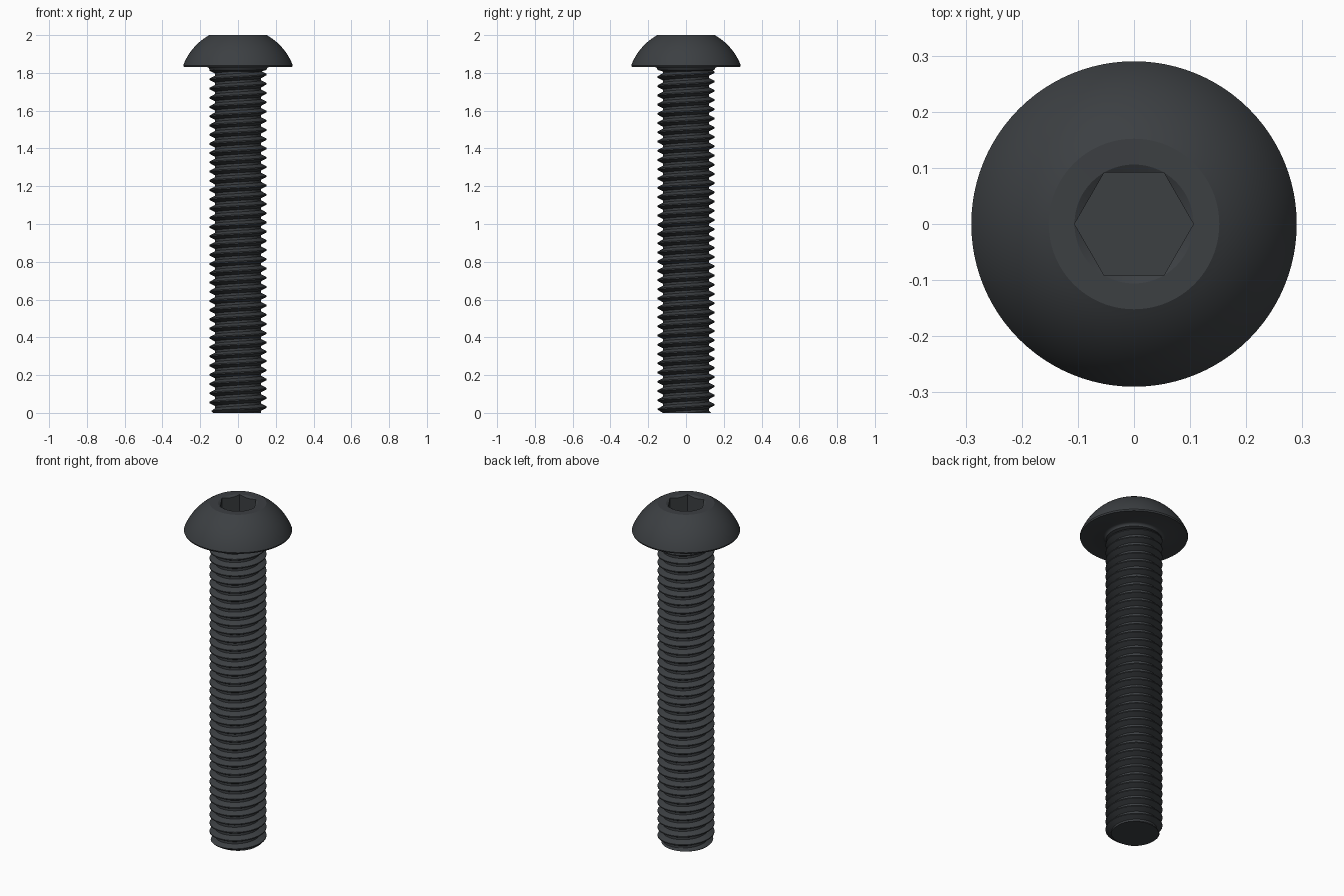
import bpy, bmesh, math

if "Cube" in bpy.data.objects:
    bpy.data.objects.remove(bpy.data.objects["Cube"])

SEG = 96
HEAD_Z = 1.832          # underside of the head
PITCH = 0.0489
MAJOR, MINOR = 0.152, 0.122
HEX_APOTHEM, HEX_CORNER = 0.0918, 0.106

steel = bpy.data.materials.new("dark_steel")
steel.diffuse_color = (0.045, 0.05, 0.055, 1)
steel.use_nodes = True
steel.node_tree.nodes["Principled BSDF"].inputs["Base Color"].default_value = steel.diffuse_color


def skin(name, rows, caps):
    """Skin rows of points (each row closes on itself) and cap the given rows."""
    bm = bmesh.new()
    grid = [[bm.verts.new(p) for p in row] for row in rows]
    for a, b in zip(grid, grid[1:]):
        for i in range(SEG):
            bm.faces.new((a[i], a[i + 1], b[i + 1], b[i]))
    for c in caps:
        bm.faces.new(grid[c][:SEG])
    bmesh.ops.remove_doubles(bm, verts=bm.verts[:], dist=1e-5)
    bmesh.ops.recalc_face_normals(bm, faces=bm.faces[:])
    mesh = bpy.data.meshes.new(name)
    bm.to_mesh(mesh)
    bm.free()
    mesh.materials.append(steel)
    obj = bpy.data.objects.new(name, mesh)
    bpy.context.collection.objects.link(obj)
    bpy.ops.object.select_all(action='DESELECT')
    obj.select_set(True)
    bpy.context.view_layer.objects.active = obj
    bpy.ops.object.shade_smooth_by_angle(angle=math.radians(30))


def ring(func):
    """One row of points; func(angle) returns radius and height."""
    row = []
    for i in range(SEG + 1):
        t = 2 * math.pi * i / SEG
        r, z = func(t)
        row.append((r * math.cos(t), r * math.sin(t), z))
    return row


def hex_radius(t):
    return HEX_APOTHEM / math.cos(t % (math.pi / 3) - math.pi / 6)


# Button head: hex socket, conical rim, flat top, dome, underside, neck fillet
rows = [ring(lambda t: (hex_radius(t), 1.9)),
        ring(lambda t: (hex_radius(t), 2 - 0.58 * max(0, HEX_CORNER - hex_radius(t)))),
        ring(lambda t: (HEX_CORNER, 2.0))]
R, CZ = 0.3104, 1.7294
a0, a1 = math.asin(0.152 / R), math.asin(0.29 / R)
profile = []
for i in range(17):
    a = a0 + (a1 - a0) * i / 16
    profile.append((R * math.sin(a), CZ + R * math.cos(a)))
profile += [(0.287, HEAD_Z), (0.166, HEAD_Z), (0.158, 1.829), (0.153, 1.823),
            (0.151, 1.816), (0.118, 1.806)]
rows += [ring(lambda t, p=p: p) for p in profile]
skin("button_head", rows, [0])


# Threaded shank: helical rows clipped at both ends, with a chamfered tip
def thread_radius(t, z):
    u = (z / PITCH - t / (2 * math.pi)) % 1
    if u < 0.25:
        h = 0
    elif u < 0.5625:
        h = (u - 0.25) / 0.3125
    elif u < 0.6875:
        h = 1
    else:
        h = (1 - u) / 0.3125
    return min(MINOR + (MAJOR - MINOR) * h, 0.132 + z)


def thread_point(t, turn):
    z = min(max(PITCH * (turn + t / (2 * math.pi)), 0), HEAD_Z)
    return thread_radius(t, z), z


rows = []
for k in range(-2, math.ceil(HEAD_Z / PITCH) + 1):
    for u in (0, 0.25, 0.5625, 0.6875):
        rows.append(ring(lambda t: thread_point(t, k + u)))
skin("threaded_shank", rows, [0])
